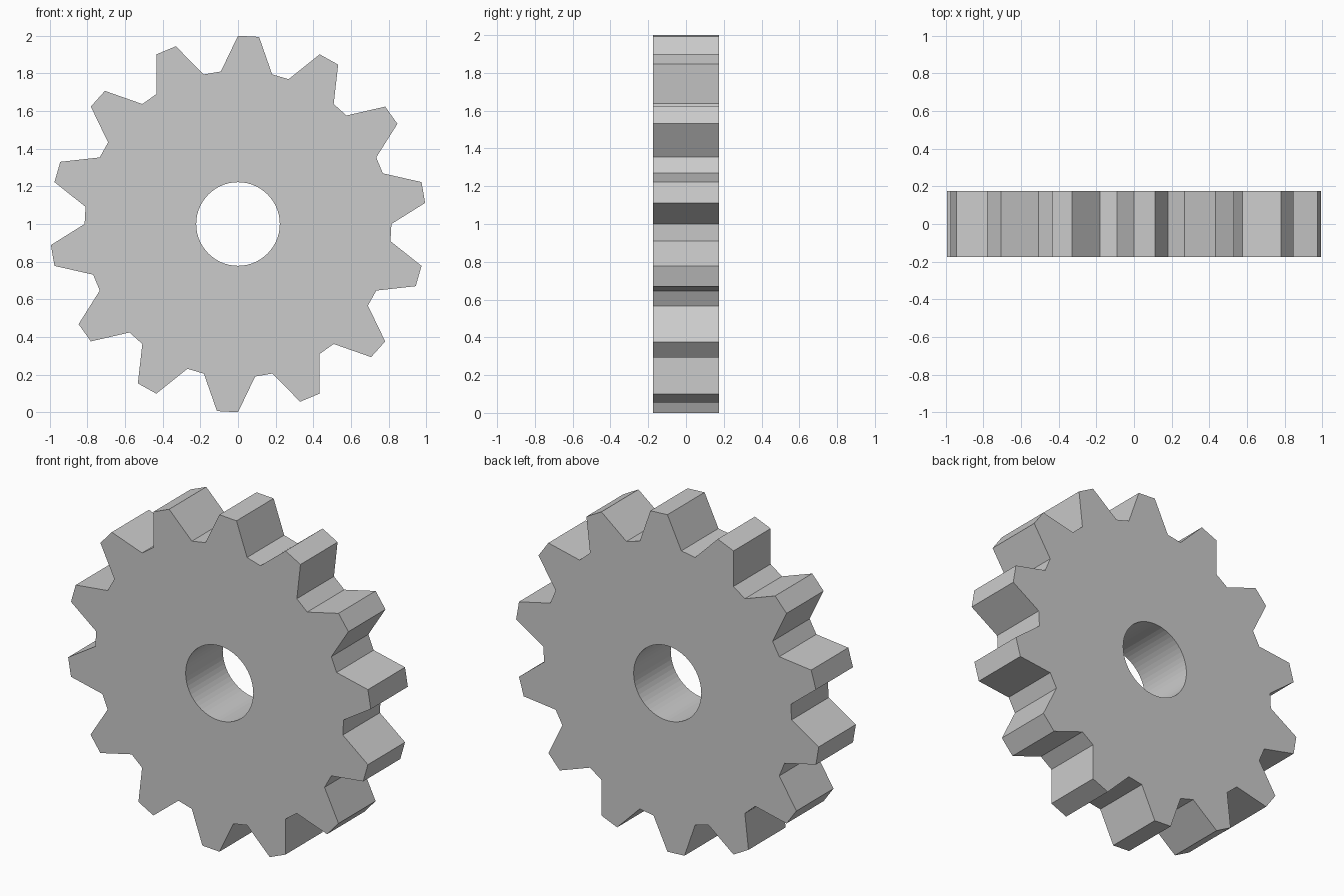
import bpy, bmesh
from math import sin, cos, pi

if "Cube" in bpy.data.objects:
    bpy.data.objects.remove(bpy.data.objects["Cube"])

TEETH, TIP, ROOT, BORE, HALF = 14, 1.0, 0.815, 0.222, 0.174
N = TEETH * 4

bm = bmesh.new()


def ring(radius, y):
    """Closed loop of points, clockwise from the top as seen from the front."""
    return [bm.verts.new((radius(i) * sin(2 * pi * i / N), y,
                          1 + radius(i) * cos(2 * pi * i / N))) for i in range(N)]


def bridge(a, b):
    for i in range(N):
        j = (i + 1) % N
        bm.faces.new((a[i], a[j], b[j], b[i]))


# Toothed rim: two points on each tip, two in each gap
def rim(i):
    return TIP if i % 4 < 2 else ROOT


def bore(i):
    return BORE


loops = [ring(rim, -HALF), ring(rim, HALF), ring(bore, HALF), ring(bore, -HALF)]

# Teeth, back face, bore wall, front face
for k in range(4):
    bridge(loops[k], loops[(k + 1) % 4])

bmesh.ops.recalc_face_normals(bm, faces=bm.faces)
mesh = bpy.data.meshes.new("gear_wheel")
bm.to_mesh(mesh)
bm.free()
gear = bpy.data.objects.new("gear_wheel", mesh)
bpy.context.collection.objects.link(gear)
